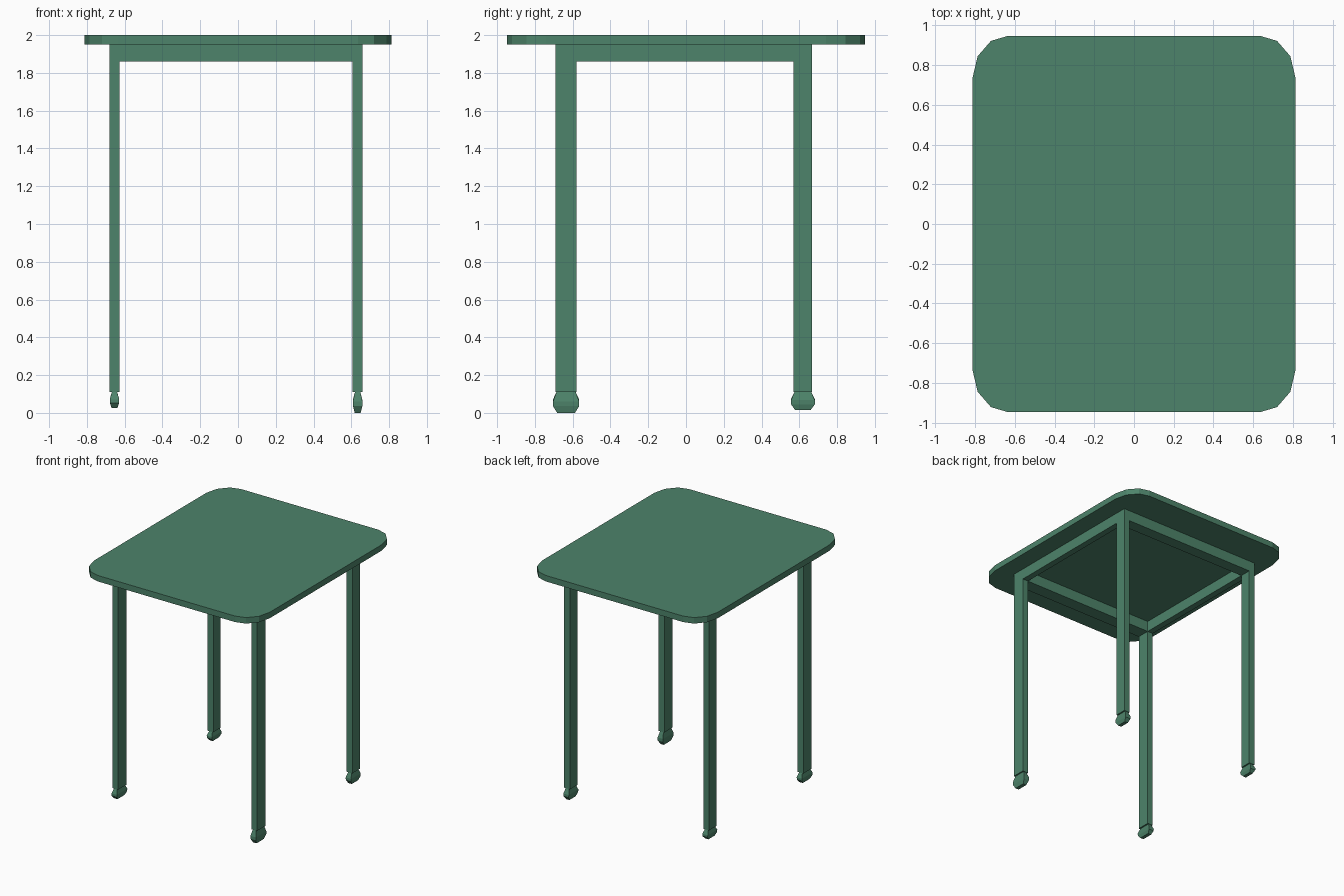
import bpy, bmesh

if "Cube" in bpy.data.objects:
    bpy.data.objects.remove(bpy.data.objects["Cube"])


def loft(name, rings):
    """Flat-faced solid joining stacked rings of 3D points (anticlockwise from above)."""
    bm = bmesh.new()
    loops = [[bm.verts.new(p) for p in ring] for ring in rings]
    n = len(loops[0])
    bm.faces.new(loops[0][::-1])
    bm.faces.new(loops[-1])
    for lo, hi in zip(loops, loops[1:]):
        for i in range(n):
            j = (i + 1) % n
            bm.faces.new((lo[i], lo[j], hi[j], hi[i]))
    mesh = bpy.data.meshes.new(name)
    bm.to_mesh(mesh)
    bm.free()
    obj = bpy.data.objects.new(name, mesh)
    bpy.context.collection.objects.link(obj)
    mat = bpy.data.materials.get("green") or bpy.data.materials.new("green")
    mat.diffuse_color = (0.075, 0.23, 0.145, 1)
    mat.use_nodes = True
    mat.node_tree.nodes["Principled BSDF"].inputs["Base Color"].default_value = mat.diffuse_color
    mesh.materials.append(mat)
    return obj


def rect(x0, x1, y0, y1, z):
    return [(x0, y0, z), (x1, y0, z), (x1, y1, z), (x0, y1, z)]


def box(name, x0, x1, y0, y1, z0, z1):
    return loft(name, [rect(x0, x1, y0, y1, z0), rect(x0, x1, y0, y1, z1)])


# Tabletop with faceted rounded corners
corner = [(0.812, 0.74), (0.787, 0.845), (0.72, 0.922), (0.635, 0.947)]
outline = (corner + [(-x, y) for x, y in corner[::-1]]
           + [(-x, -y) for x, y in corner] + [(x, -y) for x, y in corner[::-1]])
loft("tabletop", [[(x, y, z) for x, y in outline] for z in (1.95, 2.0)])

# Legs with faceted feet; foot heights differ slightly
TOP, RAIL, ANKLE = 1.95, 1.86, 0.11
xs = {"left": (-0.68, -0.628), "right": (0.607, 0.66)}
ys = {"front": (-0.69, -0.58), "back": (0.57, 0.668)}
floor = {("left", "front"): 0.025, ("right", "front"): 0.0,
         ("left", "back"): 0.03, ("right", "back"): 0.015}
for (side, end), z0 in floor.items():
    (x0, x1), (y0, y1) = xs[side], ys[end]
    box(f"{end}_{side}_leg", x0, x1, y0, y1, ANKLE, TOP)
    h = ANKLE - z0
    # height fraction, inset in x, bulge in y
    profile = [(0, 0.011, -0.008), (0.32, 0.002, 0.014),
               (0.55, 0.001, 0.014), (1, 0.012, -0.004)]
    loft(f"{end}_{side}_foot",
         [rect(x0 + ix, x1 - ix, y0 - b, y1 + b, z0 + t * h) for t, ix, b in profile])

# Apron rails between the legs
for end, (y0, y1) in ys.items():
    box(f"{end}_rail", xs["left"][1], xs["right"][0], y0, y1, RAIL, TOP)
for side, (x0, x1) in xs.items():
    box(f"{side}_rail", x0, x1, ys["front"][1], ys["back"][0], RAIL, TOP)
